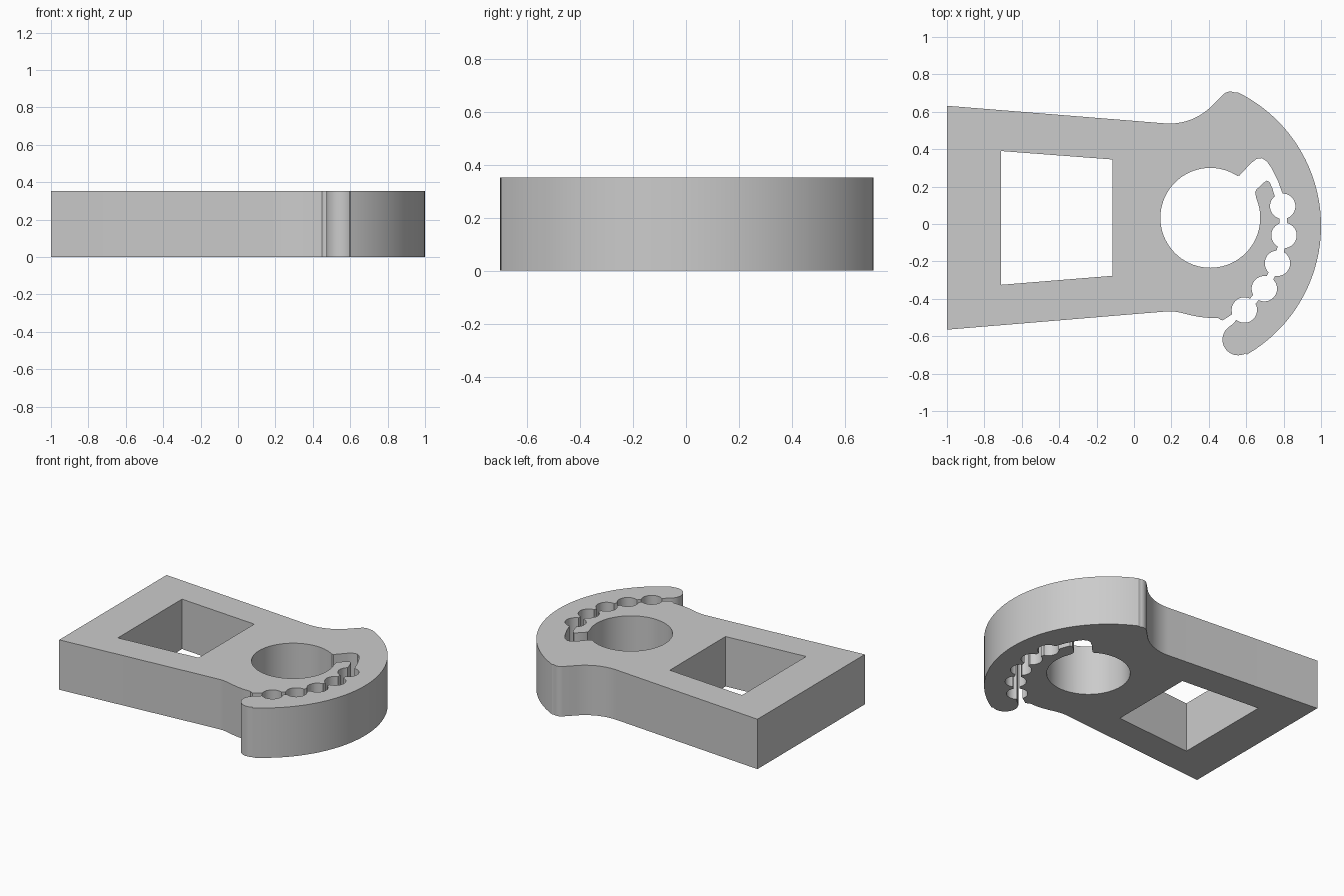
import bpy, bmesh, math
from mathutils import Vector

if "Cube" in bpy.data.objects:
    bpy.data.objects.remove(bpy.data.objects["Cube"])

HEIGHT = 0.352


def arc(cx, cy, r, a0, a1, n):
    """Points along a circular arc, angles in degrees."""
    return [(cx + r * math.cos(math.radians(a0 + (a1 - a0) * i / n)),
             cy + r * math.sin(math.radians(a0 + (a1 - a0) * i / n))) for i in range(n + 1)]


def prism(name, pts, z0, z1):
    """Extrude a flat profile from z0 to z1."""
    bm = bmesh.new()
    face = bm.faces.new([bm.verts.new((x, y, z0)) for x, y in pts])
    ext = bmesh.ops.extrude_face_region(bm, geom=[face])
    verts = [v for v in ext["geom"] if isinstance(v, bmesh.types.BMVert)]
    bmesh.ops.translate(bm, verts=verts, vec=(0, 0, z1 - z0))
    bmesh.ops.recalc_face_normals(bm, faces=bm.faces[:])
    mesh = bpy.data.meshes.new(name)
    bm.to_mesh(mesh)
    bm.free()
    obj = bpy.data.objects.new(name, mesh)
    bpy.context.collection.objects.link(obj)
    return obj


def cut(target, pts):
    """Cut a through opening with the given profile."""
    cutter = prism("cutter", pts, -0.1, HEIGHT + 0.1)
    cutter.hide_render = True
    mod = target.modifiers.new("opening", 'BOOLEAN')
    mod.operation = 'DIFFERENCE'
    mod.solver = 'EXACT'
    mod.object = cutter
    bpy.context.view_layer.objects.active = target
    bpy.ops.object.modifier_apply(modifier=mod.name)
    bpy.data.objects.remove(cutter)


# Body outline: tapered handle, shoulder, hooked jaw and slot mouth
outline = [(-1, -0.565), (-1, 0.632)]
outline += arc(0.19, 0.855, 0.318, -94, -42, 14)       # hollow shoulder
outline += arc(0.515, 0.655, 0.053, 135, 64, 8)        # upper corner
outline += arc(0.205, -0.01, 0.795, 64, -60, 64)       # outer rim
outline += arc(0.557, -0.618, 0.084, -62, -235, 20)    # jaw tip
outline += [(0.528, -0.535), (0.55, -0.51), (0.535, -0.475),
            (0.51, -0.492), (0.475, -0.515), (0.462, -0.512), (0.45, -0.502),
            (0.40, -0.502), (0.35, -0.497), (0.30, -0.487), (0.25, -0.474),
            (0.215, -0.468), (0.18, -0.467)]
body = prism("wrench_body", outline, 0, HEIGHT)

# Handle window and large round hole
cut(body, [(-0.71, 0.39), (-0.115, 0.345), (-0.115, -0.277), (-0.71, -0.325)])
cut(body, arc(0.408, 0.033, 0.267, 0, 360, 72)[:-1])

# Hooked channel from the large hole to the row of small holes
cut(body, [(0.50, 0.2), (0.54, 0.255), (0.565, 0.26), (0.625, 0.325), (0.655, 0.348),
           (0.685, 0.352), (0.71, 0.335), (0.735, 0.30), (0.77, 0.23), (0.797, 0.155),
           (0.795, 0.095), (0.755, 0.14), (0.74, 0.19), (0.725, 0.225), (0.71, 0.232),
           (0.695, 0.222), (0.655, 0.185), (0.648, 0.17), (0.655, 0.13), (0.6, 0.05)])

# Row of small holes joined by narrow necks
holes = [(0.795, 0.095), (0.802, -0.061), (0.767, -0.21), (0.697, -0.346), (0.59, -0.46)]
for x, y in holes:
    cut(body, arc(x, y, 0.068, 3, 363, 36)[:-1])
for p, q in zip(holes, holes[1:]):
    p, q = Vector(p), Vector(q)
    d = (q - p).normalized()
    side = Vector((-d.y, d.x)) * 0.02
    a, b = p + d * 0.04, q - d * 0.04
    cut(body, [tuple(v) for v in (a + side, b + side, b - side, a - side)])

# Single grey finish
grey = bpy.data.materials.new("grey")
grey.diffuse_color = (0.6, 0.6, 0.6, 1)
grey.use_nodes = True
grey.node_tree.nodes["Principled BSDF"].inputs["Base Color"].default_value = grey.diffuse_color
body.data.materials.clear()
body.data.materials.append(grey)
for poly in body.data.polygons:
    poly.material_index = 0

# Smooth curved walls, sharp edges
bpy.ops.object.select_all(action='DESELECT')
body.select_set(True)
bpy.context.view_layer.objects.active = body
bpy.ops.object.shade_smooth_by_angle(angle=math.radians(30))
